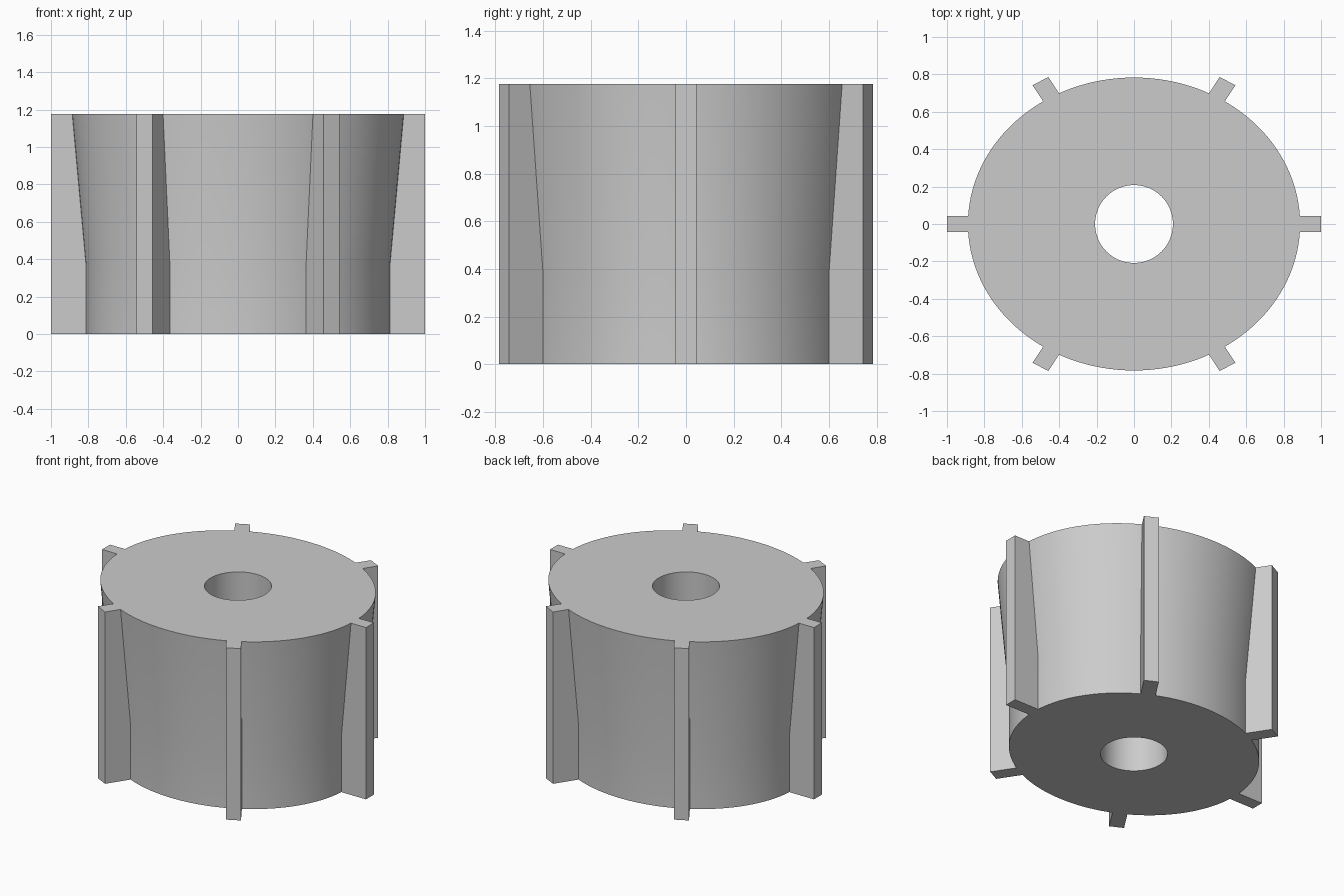
import bpy, bmesh, math
from mathutils import Matrix

cube = bpy.data.objects.get("Cube")
if cube:
    bpy.data.objects.remove(cube)

HEIGHT, BREAK = 1.177, 0.375      # total height, height where the taper starts
R_LOW, R_TOP, R_BORE = 0.815, 0.888, 0.208
SQUASH = 0.882                    # the outer shape is narrower in y
SEGMENTS = 128
FIN_HALF, EMBED = 0.049, 0.012

grey = bpy.data.materials.new("plain grey")
grey.use_nodes = True
COLOUR = (0.6, 0.6, 0.6, 1)
grey.diffuse_color = COLOUR
grey.node_tree.nodes["Principled BSDF"].inputs["Base Color"].default_value = COLOUR


def make_object(name, bm):
    bmesh.ops.recalc_face_normals(bm, faces=bm.faces)
    mesh = bpy.data.meshes.new(name)
    bm.to_mesh(mesh)
    bm.free()
    mesh.materials.append(grey)
    obj = bpy.data.objects.new(name, mesh)
    bpy.context.collection.objects.link(obj)
    return obj


# Hub: tapered oval drum with a round through-bore
bm = bmesh.new()
profile = [(R_BORE, 0, 1), (R_LOW, 0, SQUASH), (R_LOW, BREAK, SQUASH),
           (R_TOP, HEIGHT, SQUASH), (R_BORE, HEIGHT, 1)]
rings = []
for radius, z, squash in profile:
    angles = [math.tau * i / SEGMENTS for i in range(SEGMENTS)]
    rings.append([bm.verts.new((radius * math.cos(a), radius * squash * math.sin(a), z))
                  for a in angles])
for lower, upper in zip(rings, rings[1:] + rings[:1]):
    for i in range(SEGMENTS):
        j = (i + 1) % SEGMENTS
        bm.faces.new((lower[i], lower[j], upper[j], upper[i]))
hub = make_object("hub", bm)
bpy.context.view_layer.objects.active = hub
hub.select_set(True)
bpy.ops.object.shade_smooth_by_angle(angle=math.radians(30))
hub.select_set(False)

# Fins: six upright ribs whose inner edge follows the taper
side = [(R_LOW - EMBED, 0), (1, 0), (1, HEIGHT),
        (R_TOP - EMBED, HEIGHT), (R_LOW - EMBED, BREAK)]
for k in range(6):
    bm = bmesh.new()
    face = bm.faces.new([bm.verts.new((x, -FIN_HALF, z)) for x, z in side])
    extruded = bmesh.ops.extrude_face_region(bm, geom=[face])["geom"]
    new_verts = [v for v in extruded if isinstance(v, bmesh.types.BMVert)]
    bmesh.ops.translate(bm, verts=new_verts, vec=(0, 2 * FIN_HALF, 0))
    turn = Matrix.Rotation(math.radians(60 * k), 4, "Z")
    bm.transform(Matrix.Diagonal((1, SQUASH, 1, 1)) @ turn)
    make_object(f"fin_{k + 1}", bm)
